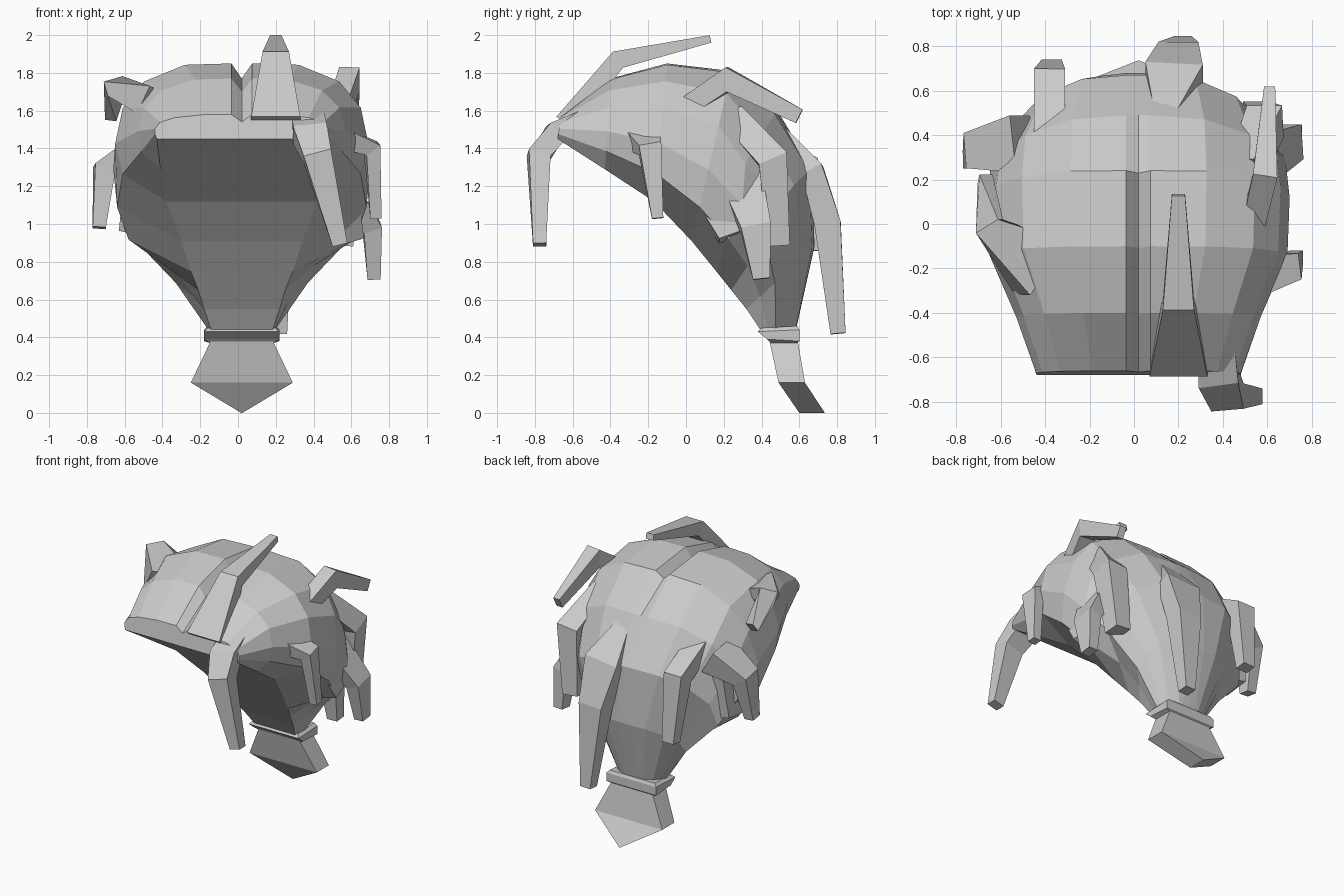
import bpy, bmesh
from mathutils import Vector

CX = 0.02  # x of the parting line


def loft(name, rings):
    """Skin a list of equal-length point rings and cap both ends."""
    bm = bmesh.new()
    loops = [[bm.verts.new(p) for p in r] for r in rings]
    n = len(loops[0])
    for a, b in zip(loops, loops[1:]):
        for i in range(n):
            j = (i + 1) % n
            bm.faces.new((a[i], a[j], b[j], b[i]))
    bm.faces.new(loops[0][::-1])
    bm.faces.new(loops[-1])
    bmesh.ops.remove_doubles(bm, verts=bm.verts, dist=0.001)
    bmesh.ops.recalc_face_normals(bm, faces=bm.faces)
    me = bpy.data.meshes.new(name)
    bm.to_mesh(me)
    bm.free()
    ob = bpy.data.objects.new(name, me)
    bpy.context.collection.objects.link(ob)
    return ob


def strand(name, axis, path):
    """Tapered four-sided lock; path = (x, y, z, half width along axis, half thickness)."""
    pts = [Vector(p[:3]) for p in path]
    rings = []
    for i, p in enumerate(pts):
        t = Vector((0, 0, 0))
        if i > 0:
            t += (p - pts[i - 1]).normalized()
        if i < len(pts) - 1:
            t += (pts[i + 1] - p).normalized()
        t.normalize()
        a = Vector(axis)
        w = (a - t * a.dot(t)).normalized()
        d = t.cross(w)
        hw, ht = path[i][3:]
        rings.append([p + w * hw * s + d * ht * k
                      for s, k in ((-1, -1), (1, -1), (1, 1), (-1, 1))])
    return loft(name, rings)


# Cap: arched sections from the fringe back and down to the tie
# (bottom y, bottom z, top y, top z, half width, low half width, underside half width, parting depth)
stations = [
    (-0.68, 1.45, -0.66, 1.58, 0.46, 0.46, 0.45, 0.04),
    (-0.43, 1.29, -0.40, 1.77, 0.55, 0.53, 0.43, 0.07),
    (-0.17, 1.12, -0.10, 1.85, 0.67, 0.63, 0.40, 0.08),
    (0.03, 0.91, 0.24, 1.81, 0.68, 0.66, 0.32, 0.05),
    (0.16, 0.75, 0.49, 1.59, 0.66, 0.60, 0.27, 0),
    (0.24, 0.65, 0.67, 1.29, 0.57, 0.38, 0.23, 0),
    (0.32, 0.55, 0.68, 0.88, 0.35, 0.26, 0.20, 0),
    (0.40, 0.43, 0.58, 0.43, 0.17, 0.17, 0.16, 0),
]
arch = [(0.42, 1.0), (0.68, 0.94), (0.87, 0.77), (0.99, 0.45)]
rings = []
for by, bz, ty, tz, w, wl, wb, notch in stations:
    half = [(0, wb), (0.2, wl)] + [(t, f * w) for t, f in arch] + [(1, 0.055)]
    full = half + [(1 - notch / (Vector((ty - by, tz - bz)).length), 0)]
    full += [(t, -x) for t, x in reversed(half)]
    ring = []
    for t, x in full:
        # back sections curve forward towards the sides
        bend = 0.12 * x * x / w if by > 0.1 and t > 0.6 else 0
        ring.append((CX + x, by + (ty - by) * t - bend, bz + (tz - bz) * t))
    rings.append(ring)
loft("hair_cap", rings)


# Tie and tail: boxes lofted down (z front, z back, half width, y front, y back)
def box_rings(rows):
    return [[(CX - w, y0, z0), (CX + w, y0, z0), (CX + w, y1, z1), (CX - w, y1, z1)]
            for z0, z1, w, y0, y1 in rows]


loft("hair_tie", box_rings([(0.45, 0.46, 0.18, 0.40, 0.59), (0.43, 0.44, 0.20, 0.38, 0.60),
                            (0.39, 0.38, 0.20, 0.43, 0.60), (0.37, 0.37, 0.17, 0.45, 0.59)]))
loft("tail_end", box_rings([(0.39, 0.39, 0.16, 0.44, 0.59), (0.16, 0.16, 0.27, 0.49, 0.63),
                            (0, 0, 0.003, 0.60, 0.735)]))

# Loose locks, roots sunk into the cap
X, Y = (1, 0, 0), (0, 1, 0)
strand("swept_back_lock", X, [(0.20, -0.64, 1.53, 0.13, 0.06), (0.20, -0.36, 1.87, 0.07, 0.05),
                              (0.20, 0.13, 1.98, 0.03, 0.02)])
strand("front_hanging_lock", X, [(0.36, -0.40, 1.60, 0.08, 0.06), (0.38, -0.69, 1.48, 0.09, 0.06),
                                 (0.42, -0.78, 1.36, 0.075, 0.06), (0.54, -0.775, 0.89, 0.04, 0.035)])
strand("right_top_lock", X, [(0.52, -0.06, 1.58, 0.05, 0.05), (0.59, 0.22, 1.765, 0.055, 0.065),
                             (0.61, 0.60, 1.57, 0.025, 0.04)])
strand("left_top_lock", Y, [(-0.42, -0.20, 1.62, 0.15, 0.08), (-0.65, -0.01, 1.73, 0.06, 0.04),
                            (-0.67, 0.20, 1.58, 0.04, 0.03)])
strand("left_side_lock", Y, [(-0.50, 0.36, 1.40, 0.13, 0.09), (-0.71, 0.33, 1.28, 0.08, 0.06),
                             (-0.735, 0.29, 0.98, 0.04, 0.035)])
strand("right_front_lock", Y, [(0.48, -0.25, 1.48, 0.10, 0.06), (0.71, -0.19, 1.40, 0.06, 0.045),
                               (0.73, -0.15, 1.03, 0.03, 0.03)])
strand("right_back_lock", Y, [(0.52, 0.28, 1.24, 0.12, 0.08), (0.71, 0.37, 0.98, 0.08, 0.05),
                              (0.72, 0.40, 0.71, 0.045, 0.035)])
strand("right_rear_lock", Y, [(0.50, 0.24, 1.56, 0.07, 0.06), (0.59, 0.46, 1.34, 0.08, 0.08),
                              (0.55, 0.49, 0.89, 0.06, 0.06)])
strand("back_long_lock", X, [(0.14, 0.48, 1.50, 0.05, 0.04), (0.18, 0.67, 1.28, 0.13, 0.06),
                             (0.20, 0.75, 1.00, 0.09, 0.07), (0.22, 0.805, 0.42, 0.04, 0.04)])
strand("back_left_lock", X, [(-0.38, 0.38, 1.46, 0.07, 0.05), (-0.38, 0.64, 1.31, 0.07, 0.07),
                             (-0.37, 0.70, 0.86, 0.045, 0.04)])

# Side tufts that break up the cap outline
strand("left_low_tuft", Y, [(-0.50, 0.27, 1.25, 0.16, 0.10), (-0.57, 0.30, 0.96, 0.10, 0.06)])
strand("right_low_tuft", Y, [(0.52, 0.14, 1.25, 0.16, 0.10), (0.61, 0.26, 0.94, 0.09, 0.05)])
